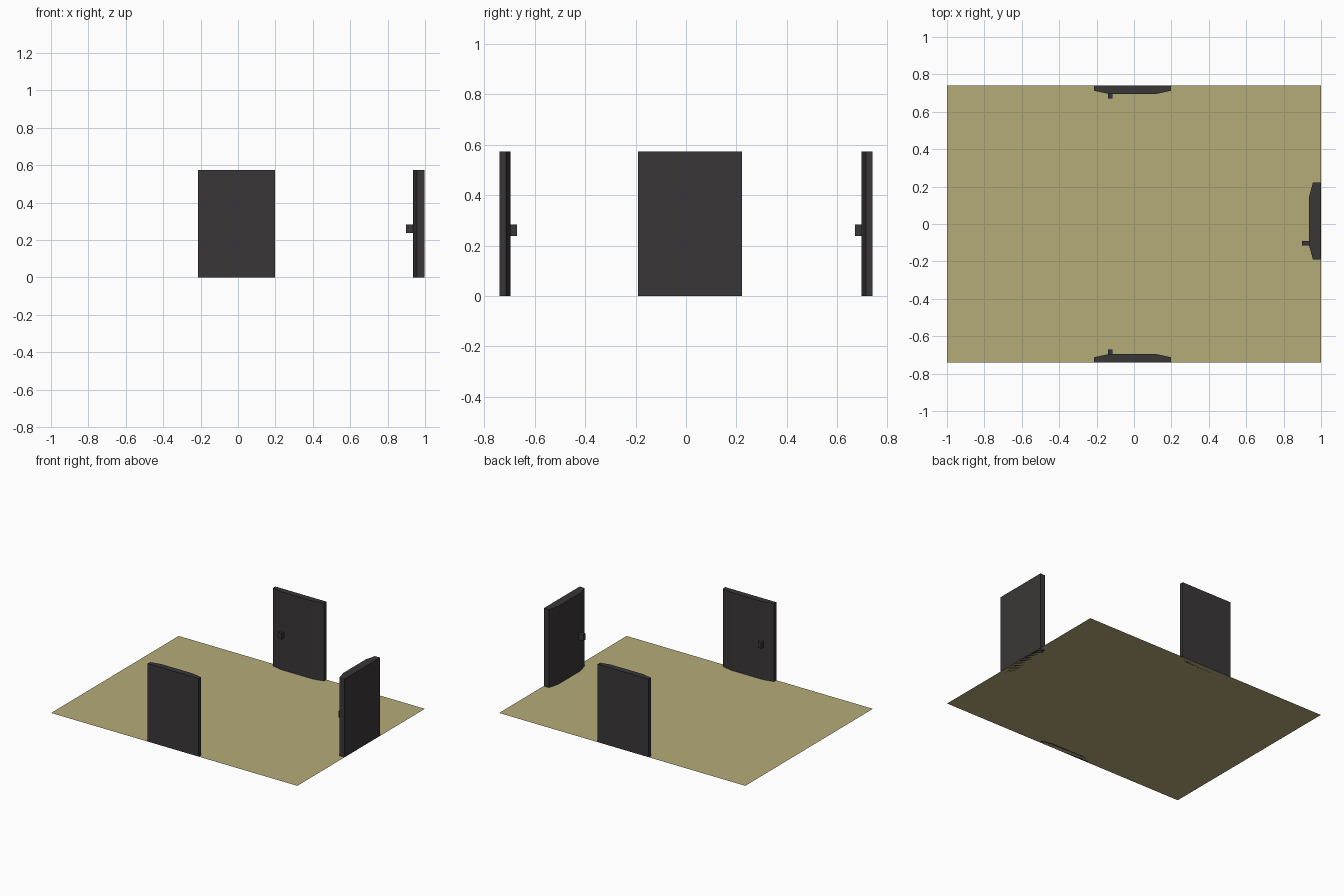
import bpy, bmesh
from mathutils import Matrix, Vector

if "Cube" in bpy.data.objects:
    bpy.data.objects.remove(bpy.data.objects["Cube"])


def material(name, rgb):
    m = bpy.data.materials.new(name)
    m.diffuse_color = (*rgb, 1)
    m.use_nodes = True
    m.node_tree.nodes["Principled BSDF"].inputs["Base Color"].default_value = m.diffuse_color
    return m


DARK = material("dark_panel", (0.042, 0.037, 0.038))
SAND = material("sand_floor", (0.46, 0.41, 0.19))


def finish(bm, name, mat):
    bmesh.ops.recalc_face_normals(bm, faces=bm.faces)
    me = bpy.data.meshes.new(name)
    bm.to_mesh(me)
    bm.free()
    me.materials.append(mat)
    ob = bpy.data.objects.new(name, me)
    bpy.context.collection.objects.link(ob)


def door(name, place, depth, chamfer, knob):
    """place maps (along the wall, distance inward from the wall) to (x, y)."""
    # chamfered slab
    bm = bmesh.new()
    profile = [(-0.207, 0), (0.207, 0), (0.207, chamfer), (0.13, depth),
               (-0.13, depth), (-0.207, chamfer)]
    face = bm.faces.new([bm.verts.new((*place(u, d), 0)) for u, d in profile])
    ext = bmesh.ops.extrude_face_region(bm, geom=[face], use_keep_orig=True)
    top = [v for v in ext["geom"] if isinstance(v, bmesh.types.BMVert)]
    bmesh.ops.translate(bm, verts=top, vec=(0, 0, 0.573))
    finish(bm, name, DARK)

    # handle block on the inner face
    bm = bmesh.new()
    a = Vector((*place(-0.132, depth - 0.003), 0.238))
    b = Vector((*place(-0.107, depth + knob), 0.284))
    size = [abs(c) for c in b - a]
    bmesh.ops.create_cube(bm, size=1, matrix=Matrix.Translation((a + b) / 2)
                          @ Matrix.Diagonal((*size, 1)))
    finish(bm, name + "_handle", DARK)


# floor sheet
bm = bmesh.new()
bmesh.ops.create_grid(bm, x_segments=1, y_segments=1, size=1,
                      matrix=Matrix.Diagonal((1, 0.74, 1, 1)))
finish(bm, "floor", SAND)

# front, back and right doors
door("front_door", lambda u, d: (u - 0.008, -0.74 + d), 0.044, 0.027, 0.026)
door("back_door", lambda u, d: (u - 0.008, 0.74 - d), 0.044, 0.027, 0.026)
door("right_door", lambda u, d: (0.998 - d, u + 0.016), 0.062, 0.041, 0.038)
